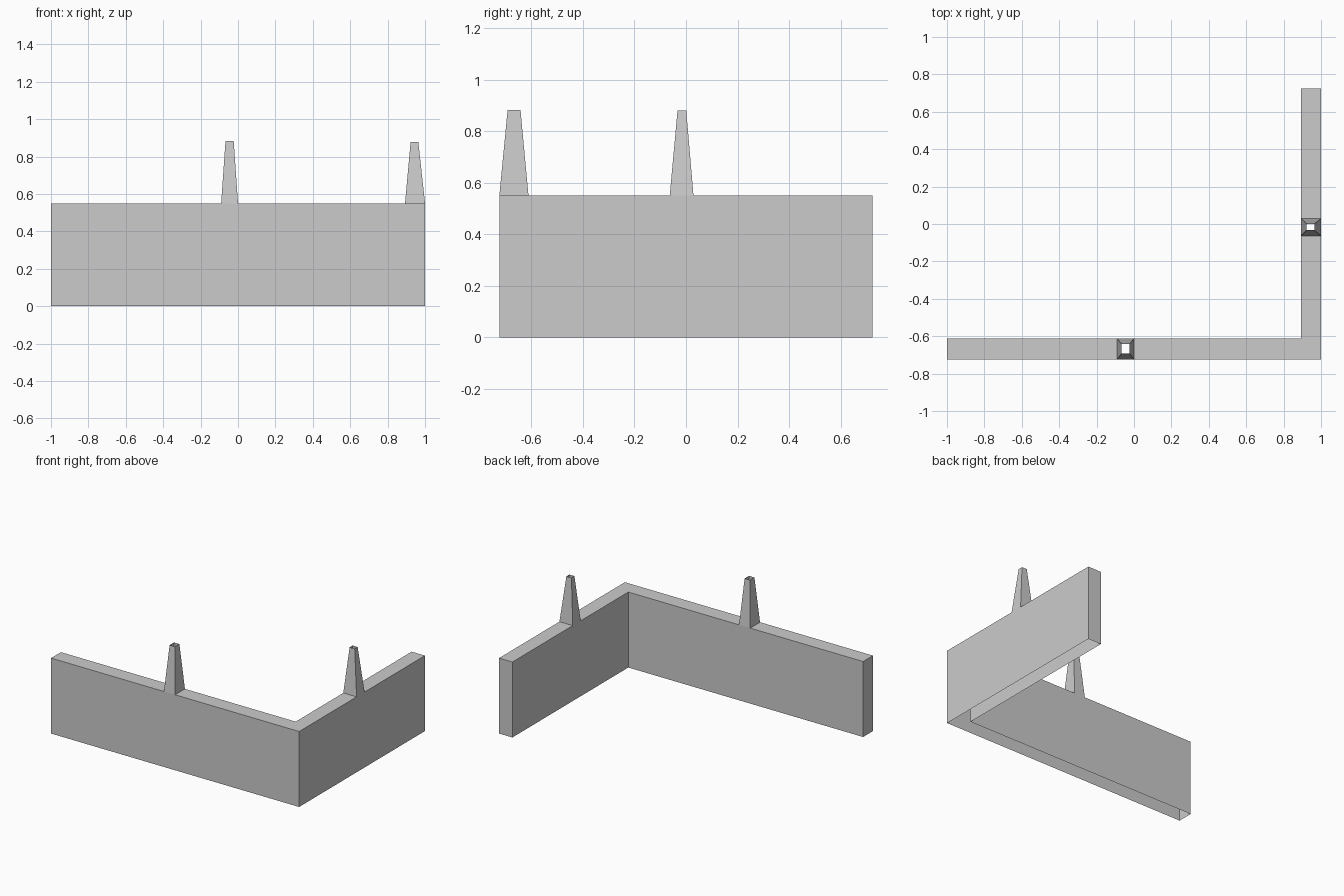
import bpy, bmesh

if "Cube" in bpy.data.objects:
    bpy.data.objects.remove(bpy.data.objects["Cube"])

WALL_H = 0.55
X0, X1, XI = -1.0, 1.0, 0.893      # left end, outer right, inner right
Y0, Y1, YI = -0.724, 0.724, -0.611  # outer front, back end, inner front


def finish(name, bm):
    bmesh.ops.remove_doubles(bm, verts=bm.verts, dist=1e-5)
    bmesh.ops.recalc_face_normals(bm, faces=bm.faces)
    me = bpy.data.meshes.new(name)
    bm.to_mesh(me)
    bm.free()
    ob = bpy.data.objects.new(name, me)
    bpy.context.collection.objects.link(ob)


def ring(bm, rect, z):
    xa, xb, ya, yb = rect
    return [bm.verts.new((x, y, z)) for x, y in ((xa, ya), (xb, ya), (xb, yb), (xa, yb))]


# Hollow tapered spike, open at both ends
def spike(name, base, top, height):
    bm = bmesh.new()
    lo, hi = ring(bm, base, WALL_H), ring(bm, top, height)
    for i in range(4):
        j = (i + 1) % 4
        bm.faces.new((lo[i], lo[j], hi[j], hi[i]))
    finish(name, bm)


front_base = (-0.09, 0.0, Y0, YI)
side_base = (XI, X1, -0.063, 0.029)

# L-shaped wall shell: open below, top left open under each spike
bm = bmesh.new()
top_cells = [
    (X0, front_base[0], Y0, YI), (front_base[1], XI, Y0, YI), (XI, X1, Y0, YI),
    (XI, X1, YI, side_base[2]), (XI, X1, side_base[3], Y1),
]
for cell in top_cells:
    bm.faces.new(ring(bm, cell, WALL_H))

# Outer and inner wall sides follow the L outline
outline = [(X0, Y0), (X1, Y0), (X1, Y1), (XI, Y1), (XI, YI), (X0, YI)]
lo = [bm.verts.new((x, y, 0)) for x, y in outline]
hi = [bm.verts.new((x, y, WALL_H)) for x, y in outline]
for i in range(6):
    j = (i + 1) % 6
    bm.faces.new((lo[i], lo[j], hi[j], hi[i]))
finish("corner_wall", bm)

spike("front_spike", front_base, (-0.067, -0.023, -0.692, -0.642), 0.882)
spike("side_spike", side_base, (0.923, 0.964, -0.033, 0.001), 0.879)
